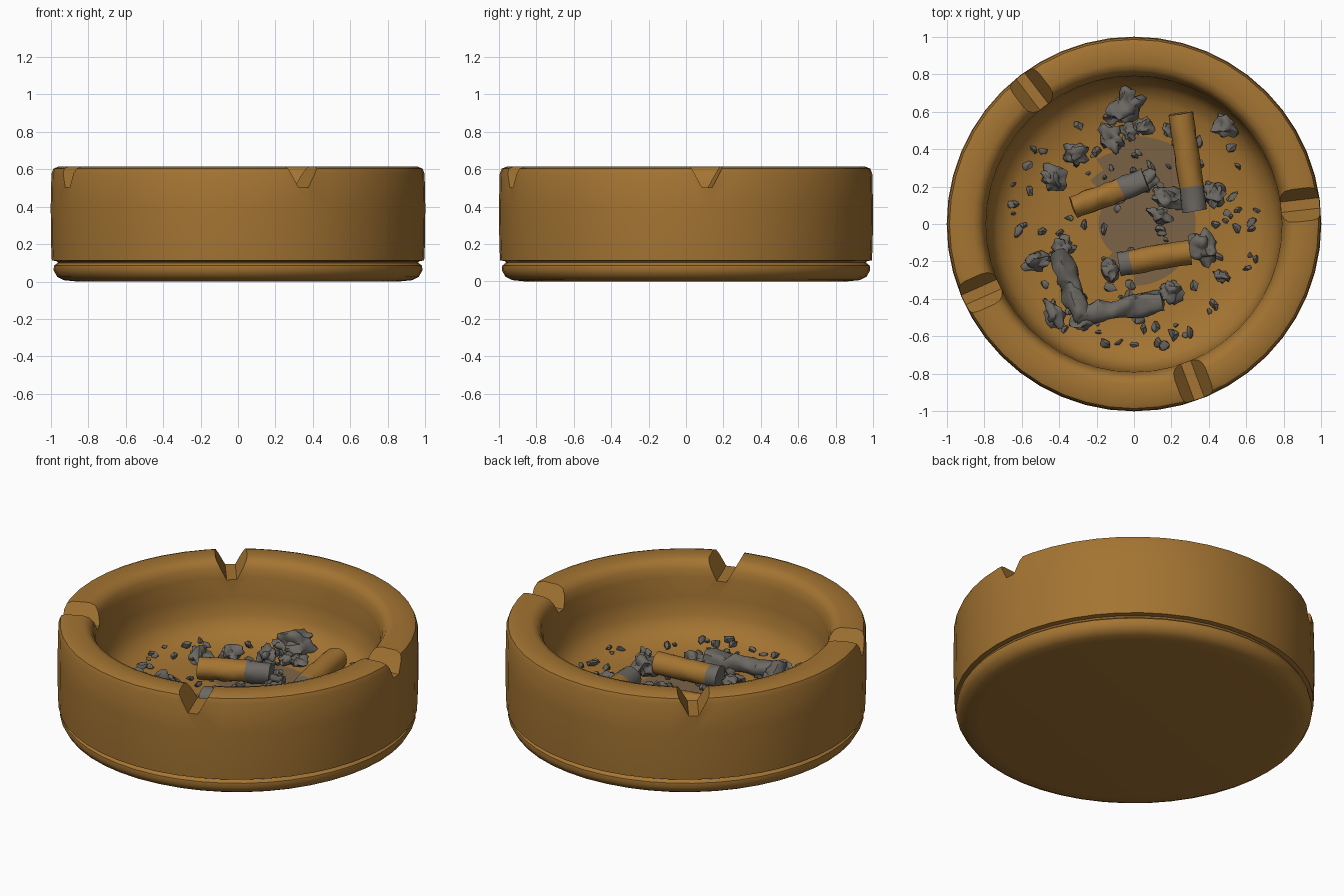
import bpy, bmesh, math, random
from mathutils import Vector, Matrix, noise

if "Cube" in bpy.data.objects:
    bpy.data.objects.remove(bpy.data.objects["Cube"])

random.seed(7)


def material(name, rgb):
    m = bpy.data.materials.new(name)
    m.diffuse_color = (*rgb, 1)
    m.use_nodes = True
    m.node_tree.nodes["Principled BSDF"].inputs["Base Color"].default_value = m.diffuse_color
    return m


OCHRE = material("ochre_clay", (0.37, 0.175, 0.032))
STAIN = material("ash_stain", (0.20, 0.125, 0.062))
ASH = material("grey_ash", (0.15, 0.14, 0.125))


def finish(name, bm, mats, angle=40):
    bmesh.ops.recalc_face_normals(bm, faces=bm.faces)
    me = bpy.data.meshes.new(name)
    bm.to_mesh(me)
    bm.free()
    for m in mats:
        me.materials.append(m)
    ob = bpy.data.objects.new(name, me)
    bpy.context.collection.objects.link(ob)
    smooth(ob, angle)
    return ob


def smooth(ob, angle):
    bpy.ops.object.select_all(action='DESELECT')
    ob.select_set(True)
    bpy.context.view_layer.objects.active = ob
    bpy.ops.object.shade_smooth_by_angle(angle=math.radians(angle))


def loft(bm, rings, mat=lambda i: 0):
    """Skin between rings of equal point count and cap both ends."""
    rows = [[bm.verts.new(p) for p in ring] for ring in rings]
    n = len(rows[0])
    for i in range(len(rows) - 1):
        for j in range(n):
            k = (j + 1) % n
            f = bm.faces.new((rows[i][j], rows[i][k], rows[i + 1][k], rows[i + 1][j]))
            f.material_index = mat(i)
    bm.faces.new(rows[0]).material_index = mat(0)
    bm.faces.new(rows[-1]).material_index = mat(len(rows) - 2)


# Bowl: turned profile from the underside, over the rim, to the floor
PROFILE = [(0.86, 0.0), (0.93, 0.007), (0.965, 0.025), (0.985, 0.06), (0.982, 0.085),
           (0.962, 0.1), (0.968, 0.108), (0.994, 0.113), (0.998, 0.2), (1.0, 0.4),
           (0.996, 0.575), (0.985, 0.603), (0.955, 0.615), (0.86, 0.615), (0.825, 0.603),
           (0.803, 0.57), (0.79, 0.52), (0.785, 0.4), (0.77, 0.3), (0.73, 0.23),
           (0.66, 0.19), (0.55, 0.165), (0.47, 0.158), (0.4, 0.155), (0.33, 0.153),
           (0.26, 0.15), (0.19, 0.15), (0.12, 0.15), (0.05, 0.15)]
SIDES = 48
bm = bmesh.new()
loft(bm, [[(r * math.cos(2 * math.pi * j / SIDES), r * math.sin(2 * math.pi * j / SIDES), z)
           for j in range(SIDES)] for r, z in PROFILE])
# Sooty patch in the middle of the floor
for f in bm.faces:
    c = f.calc_center_median()
    if 0.12 < c.z < 0.17 and ((c.x - 0.06) / 0.27) ** 2 + ((c.y - 0.1) / 0.4) ** 2 < 1:
        f.material_index = 1
bowl = finish("bowl", bm, [OCHRE, STAIN], 50)

# Four rest notches cut through the rim
bm = bmesh.new()
for deg in (6.5, 127.5, 204, 290.5):
    turn = Matrix.Rotation(math.radians(deg), 4, 'Z')
    section = [(-0.115, 0.66), (-0.085, 0.61), (-0.028, 0.503), (0.028, 0.503),
               (0.085, 0.61), (0.115, 0.66)]
    loft(bm, [[turn @ Vector((x, y, z)) for y, z in section] for x in (0.7, 1.1)])
cutter = finish("notch_cutter", bm, [OCHRE])
cutter.hide_render = True
cut = bowl.modifiers.new("notches", 'BOOLEAN')
cut.operation = 'DIFFERENCE'
cut.solver = 'EXACT'
cut.object = cutter
bpy.context.view_layer.objects.active = bowl
bpy.ops.object.modifier_apply(modifier=cut.name)
bpy.data.objects.remove(cutter)
smooth(bowl, 40)


def floor_z(x, y):
    r = math.hypot(x, y)
    inner = PROFILE[19:]
    for (r1, z1), (r0, z0) in zip(inner, inner[1:]):
        if r0 <= r <= r1:
            return z0 + (z1 - z0) * (r - r0) / (r1 - r0)
    return 0.15


def stub(name, a, b, r, ash_range, rough, rings=12, sides=16):
    """Round stick from a to b; the share of its length in ash_range is grey."""
    a, b = Vector(a), Vector(b)
    axis = (b - a).normalized()
    side = axis.cross(Vector((0, 0, 1))).normalized()
    up = side.cross(axis)
    rows = []
    stations = [0] + [i / rings for i in range(rings + 1)] + [1]
    for i, t in enumerate(stations):
        scale = 0.72 if i in (0, len(stations) - 1) else 1
        row = []
        for j in range(sides):
            w = 2 * math.pi * j / sides
            p = a.lerp(b, t) + (side * math.cos(w) + up * math.sin(w)) * r * scale
            row.append(p + noise.noise_vector(p * 14) * rough)
        rows.append(row)
    bm = bmesh.new()
    lo, hi = ash_range
    loft(bm, rows, lambda i: int(lo <= (i - 0.5) / rings <= hi))
    return finish(name, bm, [OCHRE, ASH], 45)


# Three butts with burnt ends
stub("butt_right", (0.25, 0.59, 0.235), (0.325, 0.07, 0.215), 0.066, (0.75, 2), 0.006)
stub("butt_left", (-0.325, 0.09, 0.21), (0.06, 0.235, 0.225), 0.062, (0.68, 2), 0.012)
stub("butt_front", (-0.08, -0.215, 0.215), (0.3, -0.15, 0.225), 0.065, (-1, 0.14), 0.007)

# Two fallen columns of ash
stub("ash_column_side", (-0.41, -0.15, 0.2), (-0.27, -0.5, 0.2), 0.056, (-1, 2), 0.035)
stub("ash_column_front", (-0.3, -0.49, 0.2), (0.15, -0.41, 0.2), 0.05, (-1, 2), 0.035)


def lump(bm, x, y, size, stretch, subdiv, rough):
    """Crumbled, lopsided blob resting on the floor."""
    made = bmesh.ops.create_icosphere(bm, subdivisions=subdiv, radius=1)["verts"]
    spin = Matrix.Rotation(random.uniform(0, math.tau), 3, 'Z')
    seed = Vector((x * 31, y * 17, size * 90))
    base = Vector((x, y, floor_z(x, y) + size * 0.6))
    for v in made:
        p = v.co * (1 + rough * noise.noise(v.co * 1.7 + seed) * 2)
        v.co = base + spin @ Vector((p.x * stretch, p.y / stretch, p.z * 0.8)) * size


# Larger ash lumps
bm = bmesh.new()
for x, y, s in [(-0.04, 0.64, 0.078), (-0.08, 0.59, 0.055), (-0.12, 0.46, 0.065),
                (-0.31, 0.37, 0.055), (-0.43, 0.24, 0.062), (0.49, 0.53, 0.06),
                (0.37, -0.12, 0.075), (0.43, 0.16, 0.06), (0.18, 0.14, 0.065),
                (0.14, 0.05, 0.05), (-0.52, -0.2, 0.055), (-0.43, -0.48, 0.06),
                (0.2, -0.36, 0.055), (-0.13, -0.25, 0.048), (0.05, 0.52, 0.04),
                (0.19, 0.5, 0.035), (-0.27, -0.51, 0.055), (-0.38, -0.12, 0.05),
                (0.47, -0.28, 0.035), (0.06, 0.23, 0.05), (-0.03, 0.5, 0.04)]:
    lump(bm, x, y, s, random.uniform(1.05, 1.3), 3, 0.4)
finish("ash_lumps", bm, [ASH], 60)

# Scattered ash crumbs
bm = bmesh.new()
for _ in range(125):
    r, w = 0.68 * math.sqrt(random.uniform(0.03, 1)), random.uniform(0, math.tau)
    lump(bm, r * math.cos(w), r * math.sin(w), random.uniform(0.012, 0.03),
         random.uniform(1, 1.4), 1, 0.4)
finish("ash_crumbs", bm, [ASH], 40)
